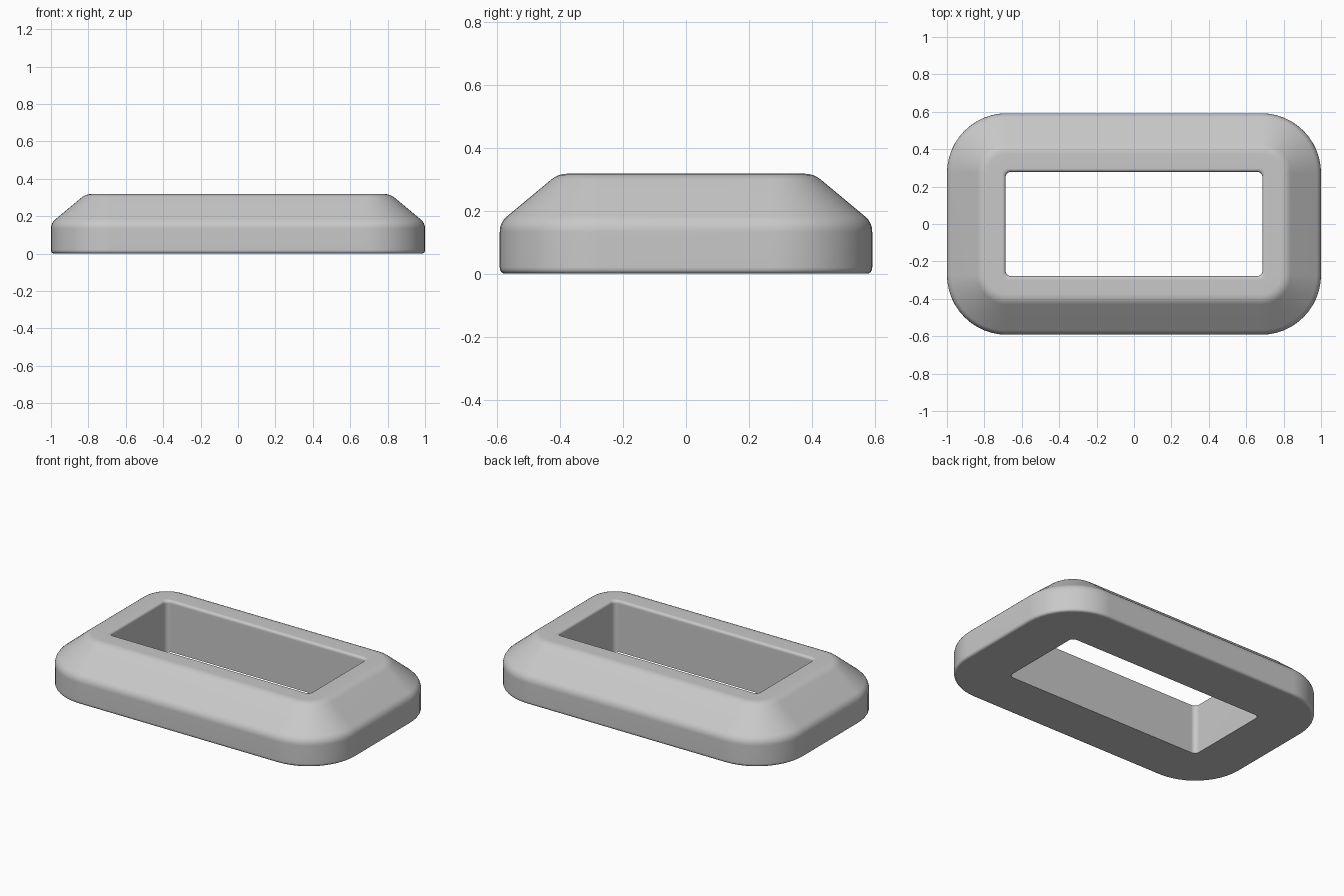
import bpy
import bmesh
import math
from mathutils import Vector

cube = bpy.data.objects.get("Cube")
if cube:
    bpy.data.objects.remove(cube, do_unlink=True)

HALF_X, HALF_Y, CORNER, HOLE_CORNER = 1.0, 0.592, 0.32, 0.03
CORNER_STEPS, FILLET_STEPS = 12, 4

# Cross-section: inset from the outer edge, height, fillet size
SECTION = [
    (0.0, 0.0, 0.02),
    (0.0, 0.163, 0.03),
    (0.186, 0.318, 0.03),
    (0.313, 0.318, 0.018),
    (0.313, 0.0, 0.0),
]


def fillet(section):
    """Round each corner of the closed cross-section."""
    points = []
    for i, (d, z, size) in enumerate(section):
        p = Vector((d, z))
        if size == 0:
            points.append(p)
            continue
        before = Vector(section[i - 1][:2])
        after = Vector(section[(i + 1) % len(section)][:2])
        a = p + (before - p).normalized() * size
        b = p + (after - p).normalized() * size
        for k in range(FILLET_STEPS + 1):
            t = k / FILLET_STEPS
            points.append(a * (1 - t) ** 2 + p * 2 * t * (1 - t) + b * t ** 2)
    return points


def rounded_ring(bm, inset, z):
    """Add the vertices of one rounded rectangle."""
    radius = max(CORNER - inset, HOLE_CORNER)
    cx, cy = HALF_X - inset - radius, HALF_Y - inset - radius
    ring = []
    for quarter, (sx, sy) in enumerate([(1, 1), (-1, 1), (-1, -1), (1, -1)]):
        for k in range(CORNER_STEPS + 1):
            angle = (quarter + k / CORNER_STEPS) * math.pi / 2
            ring.append(bm.verts.new((sx * cx + radius * math.cos(angle),
                                      sy * cy + radius * math.sin(angle), z)))
    return ring


# Frame body swept around the opening
bm = bmesh.new()
rings = [rounded_ring(bm, p.x, p.y) for p in fillet(SECTION)]
for i, ring in enumerate(rings):
    following = rings[(i + 1) % len(rings)]
    for j in range(len(ring)):
        n = (j + 1) % len(ring)
        bm.faces.new((ring[j], ring[n], following[n], following[j]))
bmesh.ops.recalc_face_normals(bm, faces=bm.faces)
mesh = bpy.data.meshes.new("bezel_frame")
bm.to_mesh(mesh)
bm.free()
frame = bpy.data.objects.new("bezel_frame", mesh)
bpy.context.collection.objects.link(frame)

# Plain grey finish
grey = bpy.data.materials.new("light_grey")
grey.use_nodes = True
colour = (0.58, 0.58, 0.58, 1.0)
grey.diffuse_color = colour
for node in grey.node_tree.nodes:
    if node.type == "BSDF_PRINCIPLED":
        node.inputs["Base Color"].default_value = colour
mesh.materials.append(grey)

# Soft fillets with flat main faces
bpy.ops.object.select_all(action="DESELECT")
frame.select_set(True)
bpy.context.view_layer.objects.active = frame
bpy.ops.object.shade_smooth_by_angle(angle=math.radians(40))
weighted = frame.modifiers.new("flat_faces", "WEIGHTED_NORMAL")
weighted.keep_sharp = True
